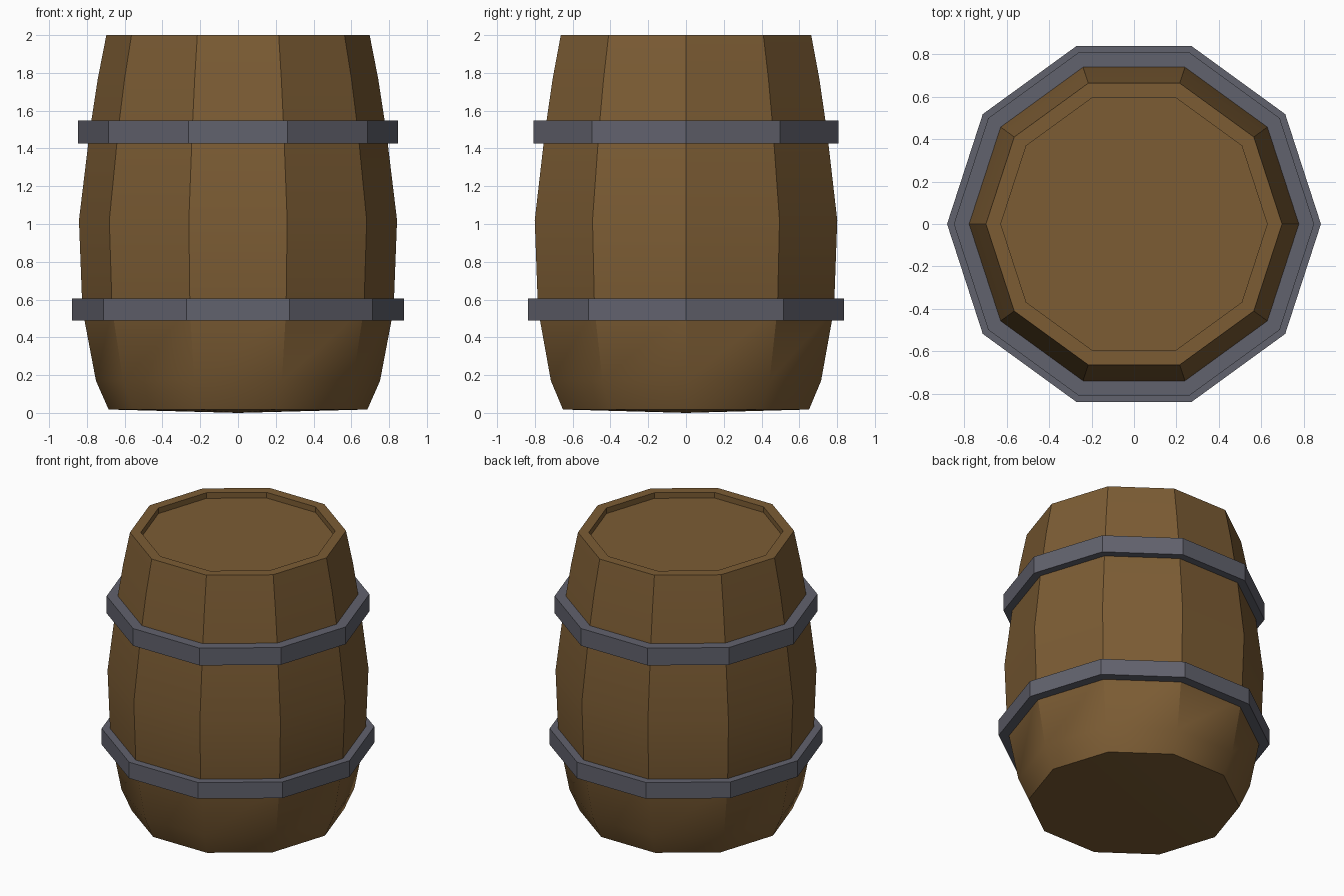
import bpy, bmesh, math

if "Cube" in bpy.data.objects:
    bpy.data.objects.remove(bpy.data.objects["Cube"])

SIDES = 10


def material(name, rgb):
    m = bpy.data.materials.new(name)
    m.diffuse_color = (*rgb, 1.0)
    m.use_nodes = True
    m.node_tree.nodes["Principled BSDF"].inputs["Base Color"].default_value = m.diffuse_color
    return m


def lathe(name, profile, mat, closed=False):
    """Revolve (radius, z) points into a ten-sided solid; radius 0 makes a pole."""
    bm = bmesh.new()
    rings = []
    for r, z in profile:
        if r == 0:
            rings.append([bm.verts.new((0, 0, z))] * SIDES)
        else:
            rings.append([bm.verts.new((r * math.cos(math.tau * i / SIDES),
                                        r * math.sin(math.tau * i / SIDES), z))
                          for i in range(SIDES)])
    pairs = list(zip(rings, rings[1:]))
    if closed:
        pairs.append((rings[-1], rings[0]))
    for a, b in pairs:
        for i in range(SIDES):
            j = (i + 1) % SIDES
            corners = list(dict.fromkeys((a[i], a[j], b[j], b[i])))
            bm.faces.new(corners)
    if not closed:
        bm.faces.new(rings[-1])
    bmesh.ops.recalc_face_normals(bm, faces=bm.faces)
    mesh = bpy.data.meshes.new(name)
    bm.to_mesh(mesh)
    bm.free()
    mesh.materials.append(mat)
    obj = bpy.data.objects.new(name, mesh)
    bpy.context.collection.objects.link(obj)
    return obj


wood = material("brown wood", (0.2, 0.107, 0.034))
iron = material("grey iron", (0.12, 0.122, 0.153))

# Bulging body: slightly domed bottom, staves, flat rim and recessed lid
body = lathe("barrel_body", [
    (0, 0), (0.685, 0.018), (0.752, 0.17), (0.824, 0.55), (0.842, 1.02),
    (0.785, 1.49), (0.742, 1.77), (0.697, 2.0), (0.627, 2.0), (0.627, 1.96)], wood)
bpy.context.view_layer.objects.active = body
body.select_set(True)
bpy.ops.object.shade_smooth_by_angle(angle=math.radians(34.5))

# Iron hoops
for name, radius, low, high in (("lower_hoop", 0.88, 0.49, 0.605),
                                ("upper_hoop", 0.848, 1.425, 1.548)):
    inner = radius - 0.09
    lathe(name, [(radius, low), (radius, high), (inner, high), (inner, low)],
          iron, closed=True)
